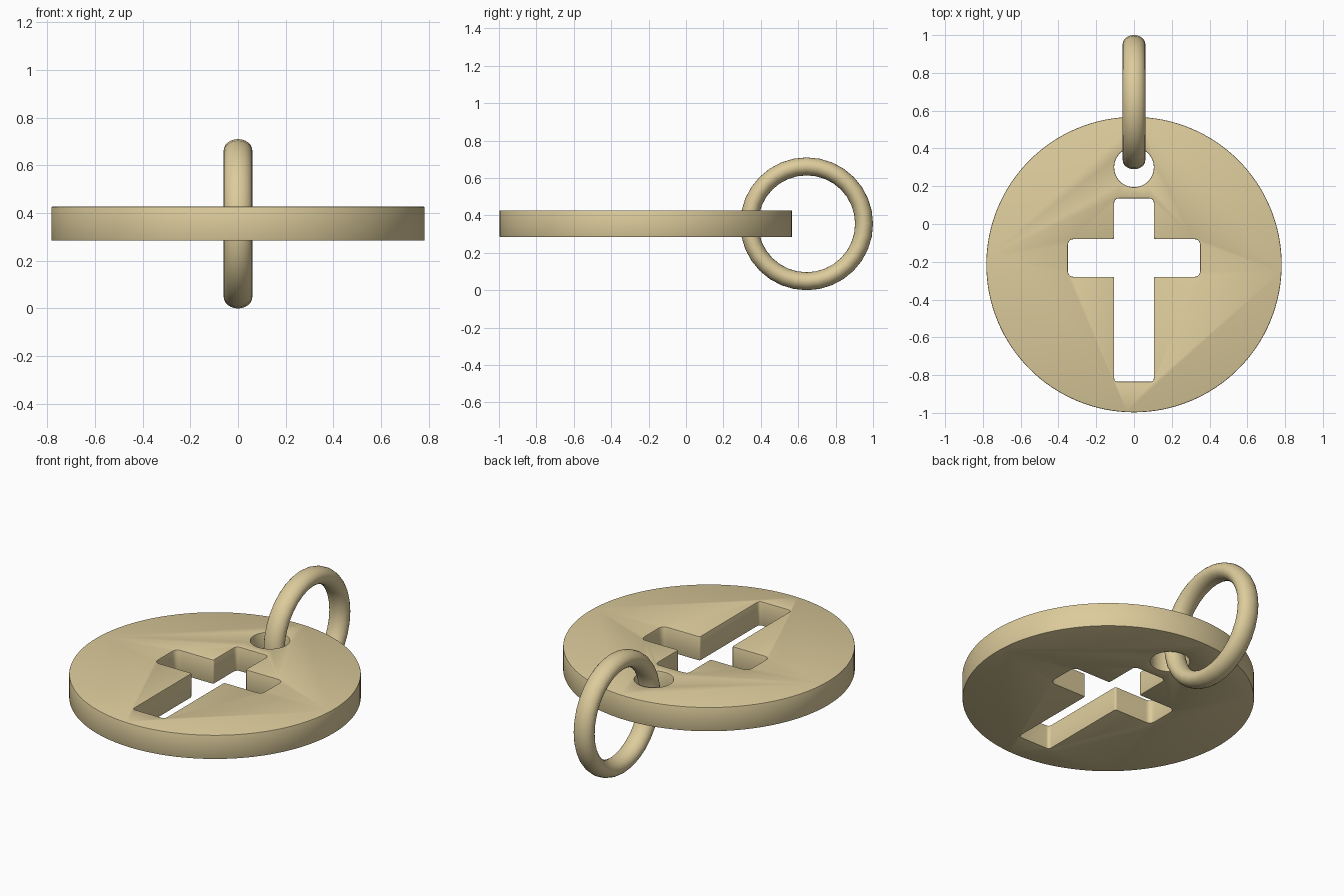
import bpy, bmesh, math
from mathutils import Vector

if "Cube" in bpy.data.objects:
    bpy.data.objects.remove(bpy.data.objects["Cube"])

CY = -0.215          # disc centre
Z0, Z1 = 0.284, 0.427

mat = bpy.data.materials.new("pale_gold")
mat.diffuse_color = (0.72, 0.60, 0.33, 1)
mat.use_nodes = True
mat.node_tree.nodes["Principled BSDF"].inputs["Base Color"].default_value = mat.diffuse_color


def make_object(name, bm):
    bmesh.ops.recalc_face_normals(bm, faces=bm.faces)
    me = bpy.data.meshes.new(name)
    bm.to_mesh(me)
    bm.free()
    ob = bpy.data.objects.new(name, me)
    bpy.context.collection.objects.link(ob)
    me.materials.append(mat)
    return ob


def prism(name, pts, z0, z1):
    bm = bmesh.new()
    face = bm.faces.new([bm.verts.new((x, y, z0)) for x, y in pts])
    ext = bmesh.ops.extrude_face_region(bm, geom=[face])
    verts = [g for g in ext["geom"] if isinstance(g, bmesh.types.BMVert)]
    bmesh.ops.translate(bm, verts=verts, vec=(0, 0, z1 - z0))
    return make_object(name, bm)


def circle(cy, r, n):
    return [(r * math.cos(2 * math.pi * i / n), cy + r * math.sin(2 * math.pi * i / n))
            for i in range(n)]


def rounded(corners, steps=5):
    out = []
    for i, (x, y, r) in enumerate(corners):
        p = Vector((x, y))
        a = p + (Vector(corners[i - 1][:2]) - p).normalized() * r
        b = p + (Vector(corners[(i + 1) % len(corners)][:2]) - p).normalized() * r
        for k in range(steps + 1):
            t = k / steps
            out.append(tuple(a * (1 - t) ** 2 + p * 2 * t * (1 - t) + b * t * t))
    return out


def finish(ob, angle):
    bpy.ops.object.select_all(action='DESELECT')
    ob.select_set(True)
    bpy.context.view_layer.objects.active = ob
    bpy.ops.object.convert(target='MESH')
    bpy.ops.object.shade_smooth_by_angle(angle=math.radians(angle))


# Disc with cross opening and ring hole
disc = prism("pendant_disc", circle(CY, 0.782, 128), Z0, Z1)
half = [(0.105, 0.135, 0.025), (0.105, -0.08, 0.012), (0.35, -0.08, 0.035),
        (0.35, -0.28, 0.035), (0.105, -0.28, 0.012), (0.105, -0.835, 0.02)]
cross = half + [(-x, y, r) for x, y, r in reversed(half)]
cutters = [prism("cross_cutter", rounded(cross), 0, 1),
           prism("hole_cutter", circle(0.30, 0.105, 48), 0, 1)]
for c in cutters:
    c.hide_render = True
    mod = disc.modifiers.new("cut", 'BOOLEAN')
    mod.operation = 'DIFFERENCE'
    mod.solver = 'EXACT'
    mod.object = c
bev = disc.modifiers.new("soft_rim", 'BEVEL')
bev.width = 0.005
bev.segments = 2
bev.limit_method = 'ANGLE'
bev.angle_limit = math.radians(50)
finish(disc, 40)
for c in cutters:
    bpy.data.objects.remove(c)

# Jump ring: oval section swept around the x axis
bm = bmesh.new()
N, M = 32, 24
R, RAD, WID = 0.307, 0.048, 0.06
loops = []
for i in range(N):
    a = 2 * math.pi * i / N
    loop = []
    for j in range(M):
        b = 2 * math.pi * j / M
        r = R + RAD * math.cos(b)
        loop.append(bm.verts.new((WID * math.sin(b), 0.645 + r * math.cos(a),
                                  0.355 + r * math.sin(a))))
    loops.append(loop)
for i in range(N):
    p, q = loops[i], loops[(i + 1) % N]
    for j in range(M):
        k = (j + 1) % M
        bm.faces.new((p[j], p[k], q[k], q[j]))
finish(make_object("jump_ring", bm), 40)
